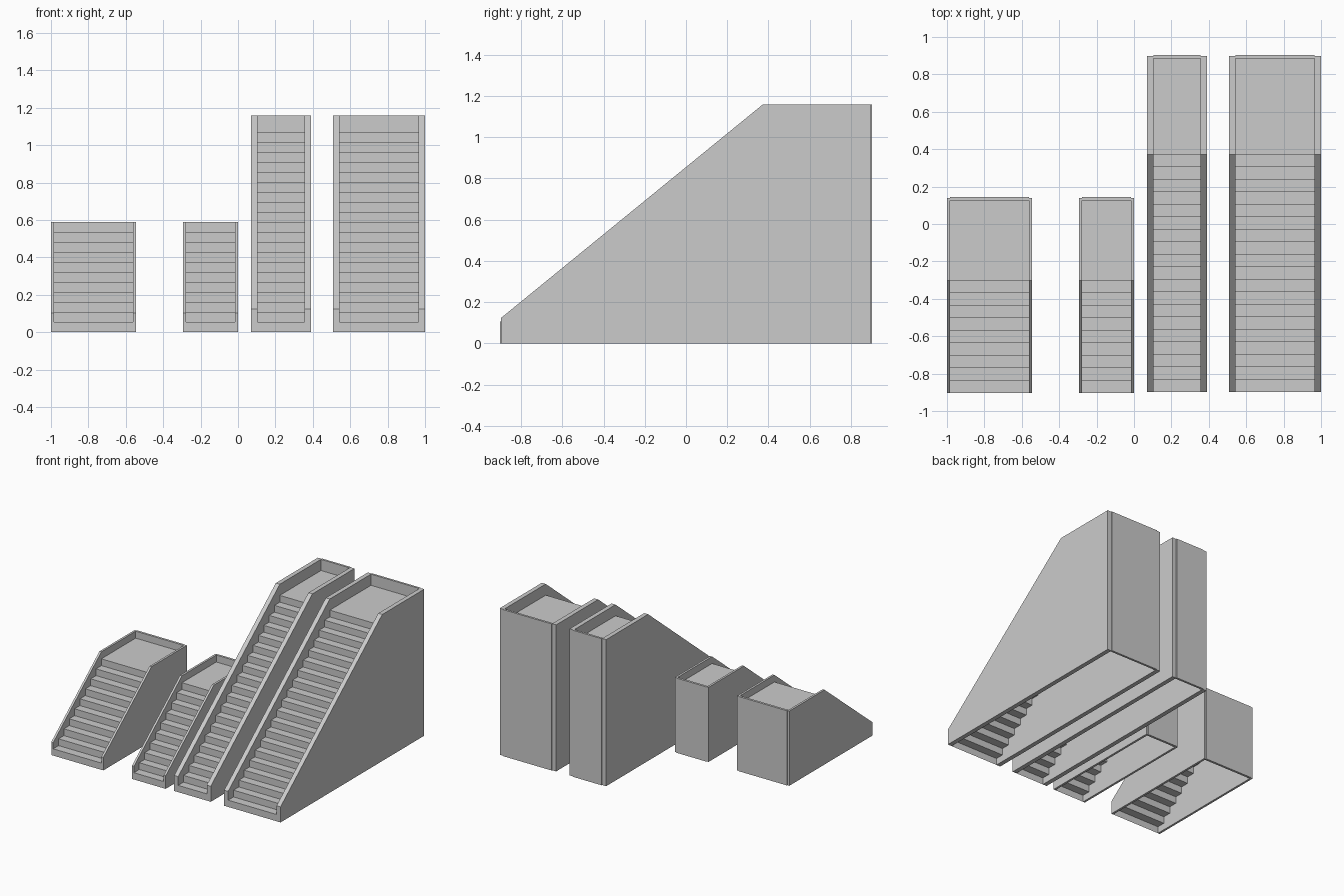
import bpy

if "Cube" in bpy.data.objects:
    bpy.data.objects.remove(bpy.data.objects["Cube"])

RISE, RUN = 0.0535, 0.0668


def make_mesh(name, verts, faces):
    me = bpy.data.meshes.new(name)
    me.from_pydata(verts, [], faces)
    me.update()
    ob = bpy.data.objects.new(name, me)
    bpy.context.collection.objects.link(ob)
    return ob


def prism(name, profile, x0, x1):
    """Solid from a counter-clockwise (y, z) profile extruded along x."""
    n = len(profile)
    verts = [(x, y, z) for x in (x0, x1) for y, z in profile]
    faces = [tuple(reversed(range(n))), tuple(range(n, 2 * n))]
    faces += [(i, (i + 1) % n, (i + 1) % n + n, i + n) for i in range(n)]
    return make_mesh(name, verts, faces)


def staircase(name, x0, x1, wall, front, side_back, panel, count, foot, top):
    knee = front + RUN * (count - 1)
    panel_in, panel_out = panel

    # Sloping side walls with a level top beside the landing
    profile = [(front, 0), (side_back, 0), (side_back, top), (knee, top), (front, foot)]
    prism(name + "_left_wall", profile, x0, x0 + wall)
    prism(name + "_right_wall", profile, x1 - wall, x1)

    # Back panel standing slightly proud of the side walls
    prism(name + "_back_panel",
          [(panel_in, 0), (panel_out, 0), (panel_out, top), (panel_in, top)],
          x0 + wall, x1 - wall)

    # Thin folded sheet of risers and treads, open underneath
    path = [(front, 0)]
    for i in range(count):
        y = front + RUN * i
        if i:
            path.append((y, RISE * i))
        path.append((y, RISE * (i + 1)))
    path.append((panel_in, RISE * count))
    verts = [(x, y, z) for y, z in path for x in (x0 + wall, x1 - wall)]
    faces = [(2 * i, 2 * i + 1, 2 * i + 3, 2 * i + 2) for i in range(len(path) - 1)]
    make_mesh(name + "_steps", verts, faces)


# Two short flights and two tall flights, wide and narrow
short = dict(wall=0.017, front=-0.903, side_back=0.139, panel=(0.126, 0.144),
             count=10, foot=0.103, top=0.59)
tall = dict(wall=0.035, front=-0.897, side_back=0.897, panel=(0.886, 0.903),
            count=20, foot=0.123, top=1.158)
staircase("short_wide_stair", -1.0, -0.545, **short)
staircase("short_narrow_stair", -0.295, 0.0, **short)
staircase("tall_narrow_stair", 0.07, 0.39, **tall)
staircase("tall_wide_stair", 0.507, 1.0, **tall)
